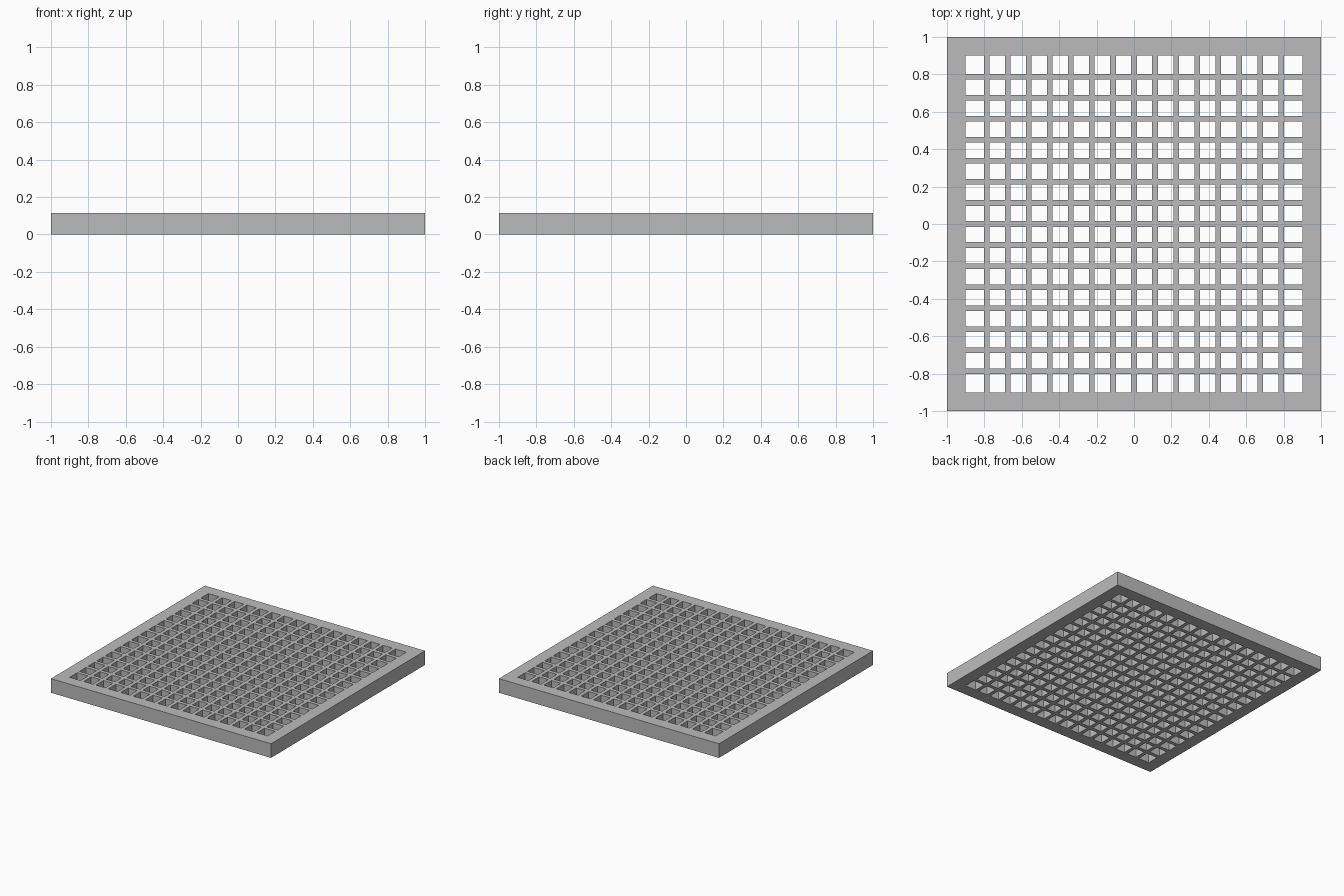
import bpy
import bmesh

default = bpy.data.objects.get("Cube")
if default:
    bpy.data.objects.remove(default, do_unlink=True)

OUTER = 1.0        # half side of the whole panel
INNER = 0.9        # half side of the perforated area
CELLS = 16         # openings per side
BAR = 0.03         # lattice bar width
HEIGHT = 0.116

# Single flat colour
metal = bpy.data.materials.new("plain grey")
metal.use_nodes = True
grey = (0.5, 0.5, 0.5, 1.0)
metal.diffuse_color = grey
metal.node_tree.nodes["Principled BSDF"].inputs["Base Color"].default_value = grey

# Cut lines along one side: rim edges, then both edges of every bar
pitch = 2 * INNER / CELLS
lines = [-OUTER, -INNER]
for k in range(1, CELLS):
    centre = -INNER + k * pitch
    lines += [centre - BAR / 2, centre + BAR / 2]
lines += [INNER, OUTER]

# Flat sheet: strips alternate solid and open; a cell open both ways is a hole
bm = bmesh.new()
points = [[bm.verts.new((x, y, 0)) for y in lines] for x in lines]
for i in range(len(lines) - 1):
    for j in range(len(lines) - 1):
        if i % 2 and j % 2:
            continue
        bm.faces.new((points[i][j], points[i + 1][j],
                      points[i + 1][j + 1], points[i][j + 1]))

# Raise the sheet into a solid grate
raised = bmesh.ops.extrude_face_region(bm, geom=bm.faces[:], use_keep_orig=True)
top = [g for g in raised["geom"] if isinstance(g, bmesh.types.BMVert)]
bmesh.ops.translate(bm, verts=top, vec=(0, 0, HEIGHT))
bmesh.ops.recalc_face_normals(bm, faces=bm.faces[:])

mesh = bpy.data.meshes.new("grate_panel")
bm.to_mesh(mesh)
bm.free()
mesh.materials.append(metal)
bpy.context.collection.objects.link(bpy.data.objects.new("grate_panel", mesh))
